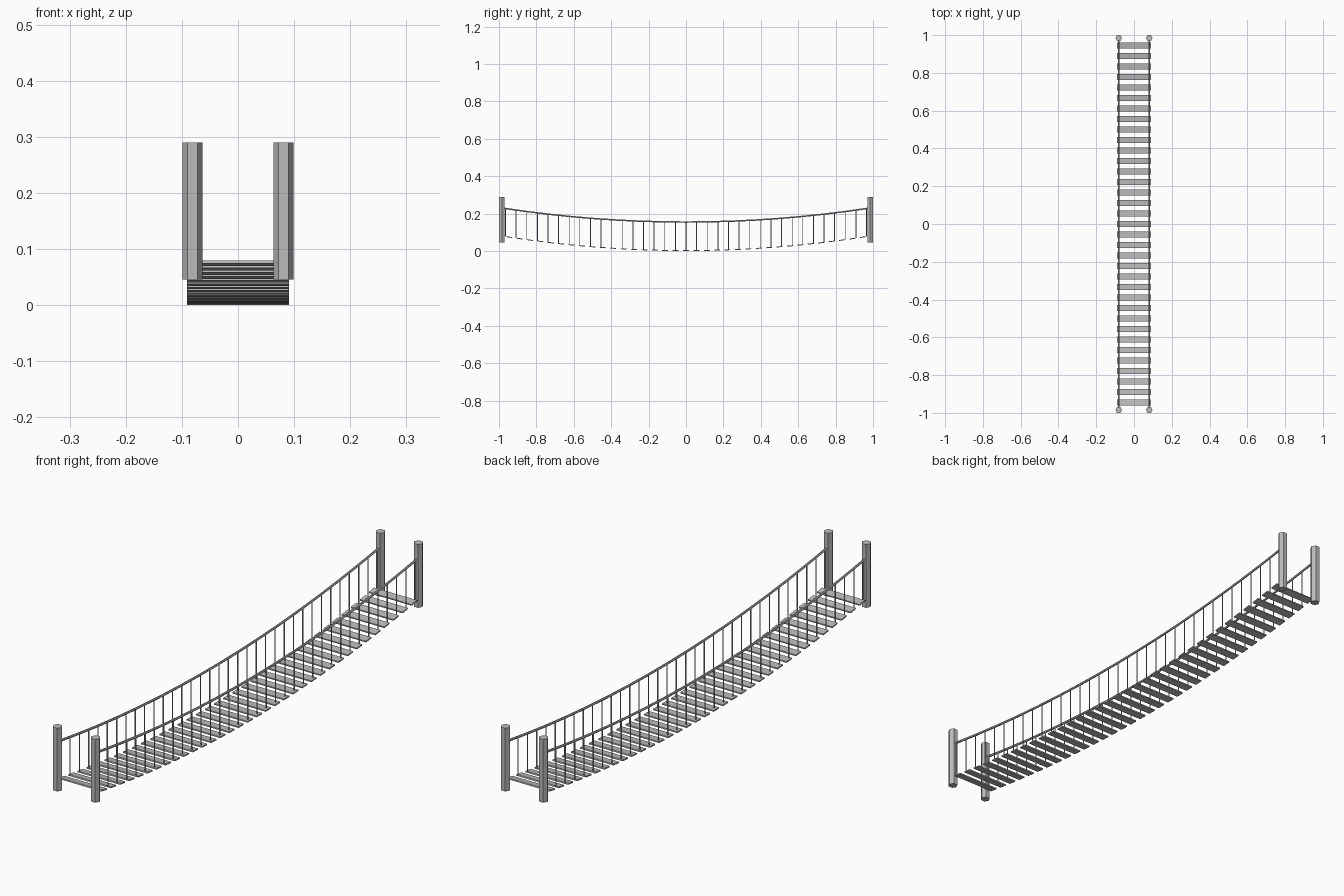
import bpy, bmesh, math
from mathutils import Matrix, Vector

cube = bpy.data.objects.get("Cube")
if cube:
    bpy.data.objects.remove(cube, do_unlink=True)

grey = bpy.data.materials.new("weathered grey")
grey.use_nodes = True
COLOUR = (0.5, 0.5, 0.5, 1)
grey.diffuse_color = COLOUR
grey.node_tree.nodes["Principled BSDF"].inputs["Base Color"].default_value = COLOUR

SIDE_X = 0.081     # posts and ropes
PLANKS = 35
DECK_END = 0.945   # centre of the last plank
RAIL_END = 0.97


def deck_z(y):
    return 0.0025 + 0.072 * (y / DECK_END) ** 2


def rail_z(y):
    return 0.155 + 0.073 * (y / RAIL_END) ** 2


def spread(end, count):
    return [-end + 2 * end * i / (count - 1) for i in range(count)]


def strut(bm, a, b, radius, sides=6):
    """Straight prism from point a to point b."""
    a, b = Vector(a), Vector(b)
    axis = b - a
    turn = axis.to_track_quat('Z', 'X').to_matrix().to_4x4()
    bmesh.ops.create_cone(bm, cap_ends=True, segments=sides, radius1=radius,
                          radius2=radius, depth=axis.length,
                          matrix=Matrix.Translation((a + b) / 2) @ turn)


def finish(bm, name):
    mesh = bpy.data.meshes.new(name)
    bm.to_mesh(mesh)
    bm.free()
    mesh.materials.append(grey)
    obj = bpy.data.objects.new(name, mesh)
    bpy.context.collection.objects.link(obj)
    return obj


# Deck planks, each tilted to follow the sag
bm = bmesh.new()
for y in spread(DECK_END, PLANKS):
    slope = 2 * 0.072 * y / DECK_END ** 2
    bmesh.ops.create_cube(bm, size=1, matrix=Matrix.Translation((0, y, deck_z(y)))
                          @ Matrix.Rotation(math.atan(slope), 4, 'X')
                          @ Matrix.Diagonal((0.182, 0.032, 0.005, 1)))
finish(bm, "deck_planks")

for side, label in ((1, "left"), (-1, "right")):
    x = side * SIDE_X

    # Sagging hand rope
    bm = bmesh.new()
    points = [(x, y, rail_z(y)) for y in spread(RAIL_END, 17)]
    for a, b in zip(points, points[1:]):
        strut(bm, a, b, 0.0045)
    finish(bm, label + "_hand_rope")

    # Thin hangers between deck and hand rope
    bm = bmesh.new()
    for y in spread(0.965, PLANKS):
        strut(bm, (x, y, deck_z(y)), (x, y, rail_z(y)), 0.0022)
    finish(bm, label + "_hangers")

    # Six-sided end posts with a corner pointing sideways
    for end, place in ((-1, "front"), (1, "back")):
        bm = bmesh.new()
        bmesh.ops.create_circle(bm, cap_ends=True, segments=6, radius=0.0178,
                                matrix=Matrix.Rotation(math.pi / 2, 4, 'Z'))
        corner = max(bm.verts, key=lambda v: abs(v.co.x)).co
        if abs(corner.x) < 0.017:
            bmesh.ops.rotate(bm, verts=bm.verts, matrix=Matrix.Rotation(math.pi / 6, 3, 'Z'))
        top = bmesh.ops.extrude_face_region(bm, geom=bm.faces[:])["geom"]
        bmesh.ops.translate(bm, vec=(0, 0, 0.244),
                            verts=[g for g in top if isinstance(g, bmesh.types.BMVert)])
        bmesh.ops.translate(bm, vec=(x, end * 0.9846, 0.046), verts=bm.verts)
        bmesh.ops.recalc_face_normals(bm, faces=bm.faces)
        finish(bm, place + "_" + label + "_post")
